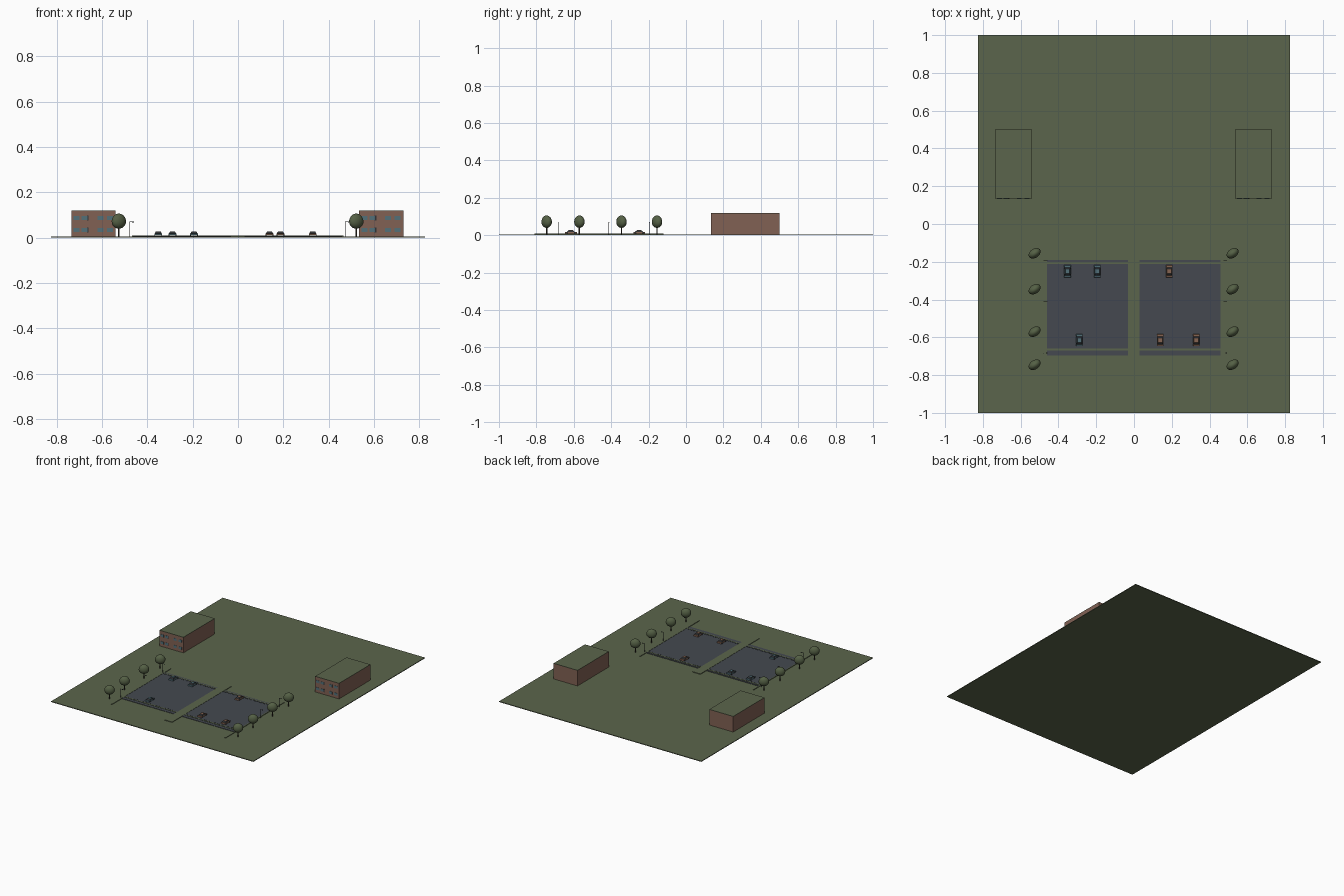
import bpy, bmesh, math
from mathutils import Matrix, Vector

if "Cube" in bpy.data.objects:
    bpy.data.objects.remove(bpy.data.objects["Cube"])


def mat(name, rgb):
    m = bpy.data.materials.new(name)
    m.diffuse_color = (*rgb, 1)
    m.use_nodes = True
    m.node_tree.nodes["Principled BSDF"].inputs["Base Color"].default_value = m.diffuse_color
    return m


GRASS = mat("grass green", (0.105, 0.13, 0.072))
LEAF = mat("leaf green", (0.09, 0.118, 0.06))
ASPHALT = mat("asphalt grey", (0.058, 0.066, 0.08))
BRICK = mat("brick", (0.22, 0.12, 0.088))
TEAL = mat("teal", (0.085, 0.16, 0.19))
RUST = mat("rust paint", (0.24, 0.13, 0.085))
DARK = mat("dark grey", (0.03, 0.033, 0.036))
BARK = mat("bark", (0.045, 0.034, 0.025))


def finish(bm, name, m):
    me = bpy.data.meshes.new(name)
    bm.to_mesh(me)
    bm.free()
    me.materials.append(m)
    ob = bpy.data.objects.new(name, me)
    bpy.context.collection.objects.link(ob)
    return ob


def box(name, x0, x1, y0, y1, z0, z1, m, taper=(1, 1)):
    """Box between limits, with the top optionally drawn in."""
    bm = bmesh.new()
    bmesh.ops.create_cube(bm, size=1)
    for v in bm.verts:
        if v.co.z > 0:
            v.co.x *= taper[0]
            v.co.y *= taper[1]
        v.co = Vector(((x0 + x1) / 2 + v.co.x * (x1 - x0),
                       (y0 + y1) / 2 + v.co.y * (y1 - y0),
                       (z0 + z1) / 2 + v.co.z * (z1 - z0)))
    return finish(bm, name, m)


def rod(name, x, y, z0, z1, r, m, sides=8, axis="Z"):
    bm = bmesh.new()
    rot = Matrix.Rotation(math.pi / 2, 4, "Y") if axis == "X" else Matrix()
    bmesh.ops.create_cone(bm, cap_ends=True, segments=sides, radius1=r, radius2=r,
                          depth=z1 - z0, matrix=Matrix.Translation((x, y, (z0 + z1) / 2)) @ rot)
    return finish(bm, name, m)


# Lawn
G = 0.005
box("lawn", -0.825, 0.825, -1, 1, 0, G, GRASS)


# Brick buildings with green roofs and glazed fronts
def building(x0, x1):
    y0, y1, top = 0.135, 0.50, 0.12
    box("building_walls", x0, x1, y0, y1, G, top - 0.003, BRICK)
    box("building_roof", x0, x1, y0, y1, top - 0.003, top, GRASS)
    cx = (x0 + x1) / 2
    for z in (0.034, 0.086):
        for dx in (-0.075, -0.04, 0.03, 0.072):
            box("window", cx + dx - 0.013, cx + dx + 0.013, y0 - 0.002, y0,
                z - 0.009, z + 0.009, TEAL)
        box("centre_window", cx - 0.03, cx - 0.022, y0 - 0.002, y0, z - 0.011, z + 0.011, DARK)


building(-0.735, -0.54)
building(0.535, 0.73)

# Car parks with grass kerbs and wheel stops
for x0, x1 in ((-0.463, -0.033), (0.03, 0.457)):
    box("parking_surface", x0, x1, -0.695, -0.19, G, 0.0075, ASPHALT)
    for y, side in ((-0.207, -1), (-0.665, 1)):
        box("grass_kerb", x0, x1, y - 0.005, y + 0.005, G, 0.0095, GRASS)
        for i in range(12):
            cx = x0 + (i + 0.5) * (x1 - x0) / 12
            cy = y + side * 0.009
            box("wheel_stop", cx - 0.011, cx + 0.011, cy - 0.003, cy + 0.003, G, 0.0095, ASPHALT)
# Long green dividers
for x0, x1 in ((-0.467, -0.461), (-0.033, 0.03), (0.457, 0.465)):
    box("grass_divider", x0, x1, -0.81, -0.12, G, 0.009, GRASS)


# Cars
def car(x, y, m):
    z = 0.0075
    w, l = 0.0175, 0.032
    box("car_body", x - w, x + w, y - l, y + l, z + 0.003, z + 0.011, m, (0.92, 0.95))
    box("car_glass", x - 0.0155, x + 0.0155, y - 0.022, y + 0.02, z + 0.011, z + 0.019,
        DARK, (0.72, 0.55))
    box("car_roof", x - 0.0112, x + 0.0112, y - 0.0125, y + 0.0105, z + 0.0185, z + 0.0195, m)
    for sx in (-1, 1):
        for sy in (-1, 1):
            c = x + sx * 0.0155
            bm = bmesh.new()
            bmesh.ops.create_cone(bm, cap_ends=True, segments=10, radius1=0.005, radius2=0.005,
                                  depth=0.004, matrix=Matrix.Translation((c, y + sy * 0.02, z + 0.005))
                                  @ Matrix.Rotation(math.pi / 2, 4, "Y"))
            finish(bm, "car_wheel", DARK)


for x, y in ((-0.352, -0.25), (-0.194, -0.25), (-0.289, -0.615)):
    car(x, y, TEAL)
for x, y in ((0.187, -0.25), (0.139, -0.615), (0.33, -0.615)):
    car(x, y, RUST)

# Trees
for x in (-0.526, 0.522):
    for y in (-0.155, -0.345, -0.57, -0.745):
        rod("tree_trunk", x, y, G, 0.05, 0.0035, BARK)
        bm = bmesh.new()
        bmesh.ops.create_icosphere(bm, subdivisions=3, radius=1)
        for v in bm.verts:
            v.co.x *= 0.035
            v.co.y *= 0.024
            # Crown fuller towards the bottom
            v.co.z *= 0.035 if v.co.z > 0 else 0.032
        bm.transform(Matrix.Translation((x, y, 0.071)) @ Matrix.Rotation(math.radians(35), 4, "Z"))
        for f in bm.faces:
            f.smooth = True
        finish(bm, "tree_crown", LEAF)

# Street lamps, arms all pointing to +x
for x in (-0.478, 0.474):
    for y in (-0.195, -0.412, -0.683):
        rod("lamp_post", x, y, G, 0.07, 0.0014, DARK, 6)
        box("lamp_arm", x, x + 0.018, y - 0.001, y + 0.001, 0.068, 0.07, DARK)
        box("lamp_head", x + 0.011, x + 0.019, y - 0.002, y + 0.002, 0.066, 0.069, DARK)
